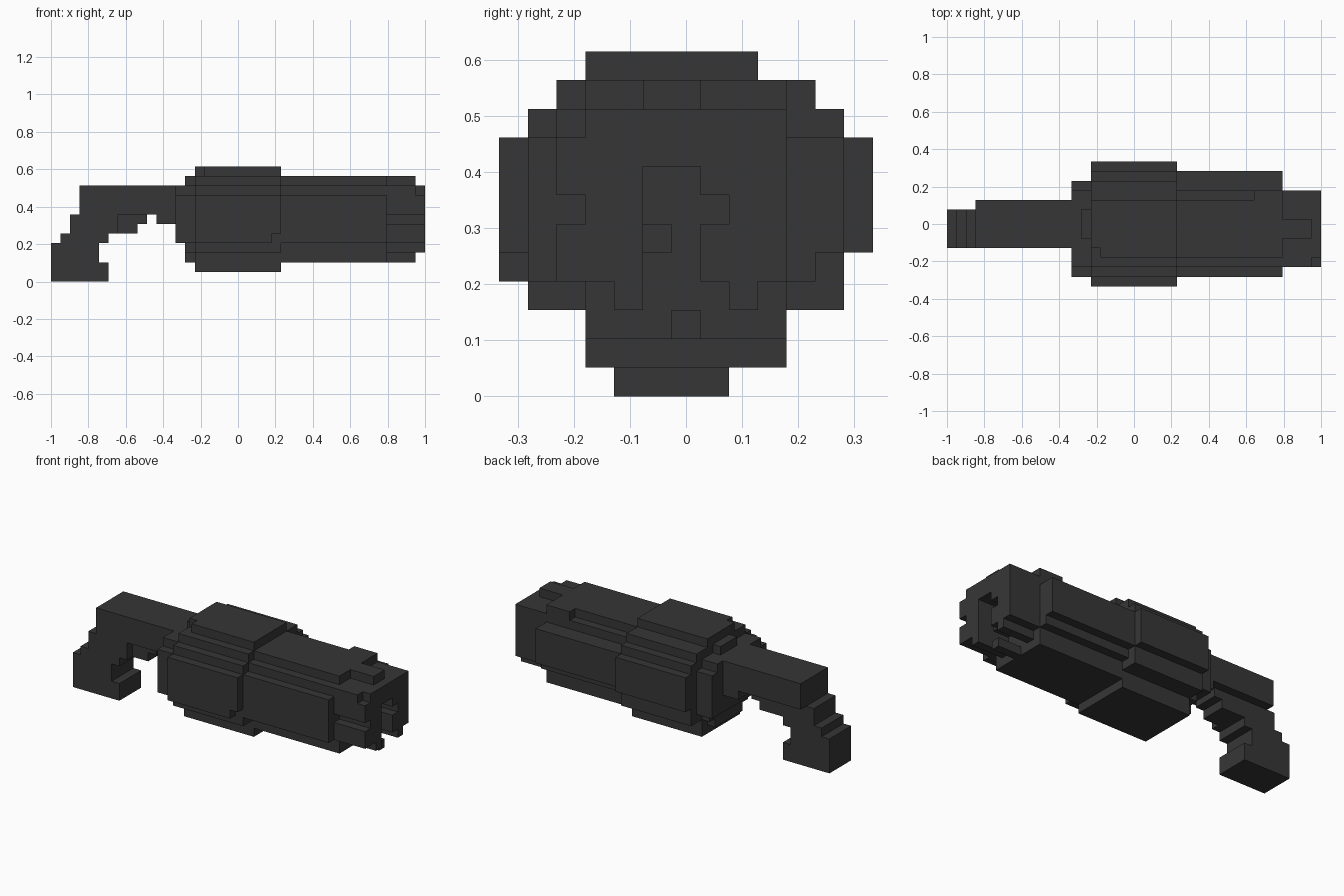
import bpy, bmesh, math
from mathutils import Vector

if "Cube" in bpy.data.objects:
    bpy.data.objects.remove(bpy.data.objects["Cube"])

U = 2 / 39                              # size of one block
ORIGIN = Vector((-1, -6.5 * U, 0))

gunmetal = bpy.data.materials.new("dark_grey")
gunmetal.diffuse_color = (0.037, 0.037, 0.037, 1)
gunmetal.use_nodes = True
gunmetal.node_tree.nodes["Principled BSDF"].inputs["Base Color"].default_value = gunmetal.diffuse_color


def rect(a0, a1, b0, b1):
    """Cells of a flat rectangle."""
    return {(a, b) for a in range(a0, a1) for b in range(b0, b1)}


def along_x(section, x0, x1):
    """Extrude a (y, z) section lengthwise."""
    return {(x, y, z) for x in range(x0, x1) for y, z in section}


def along_y(profile, y0, y1):
    """Extrude an (x, z) profile sideways."""
    return {(x, y, z) for y in range(y0, y1) for x, z in profile}


def shrink(section):
    """Peel one block off the rim of a section."""
    return {(y, z) for y, z in section
            if {(y - 1, z), (y + 1, z), (y, z - 1), (y, z + 1)} <= section}


# grip: hooked profile stepping down to the rear, with a wider bar above
hook = rect(0, 6, 0, 2) | rect(0, 5, 2, 4) | rect(1, 6, 4, 5) | rect(2, 7, 5, 7)
brace = rect(7, 9, 5, 6) | rect(7, 10, 6, 7)
bar = rect(3, 13, 7, 10) | rect(11, 13, 6, 7)
grip = along_y(hook, 4, 8) | along_y(brace, 5, 8) | along_y(bar, 4, 9)

# drum: rounded section from stacked layers, with two chipped corners
wide = rect(0, 13, 5, 9) | rect(0, 12, 4, 5)
round_section = (wide | rect(3, 10, 1, 3) | rect(1, 12, 3, 10)
                 | rect(2, 11, 10, 11) | rect(3, 9, 11, 12))
drum = along_x(round_section, 15, 24) - {(23, 0, 4), (15, 3, 11)}

# barrel: the drum section peeled by one block, with a flat belly
core = shrink(round_section) - {(10, 9)}
barrel = along_x(core | rect(3, 10, 2, 3), 24, 35)
barrel |= {(x, 9, 10) for x in range(32, 35)}

# collar: the peeled section without its top row or far side, stepped back
ring = {(y, z) for y, z in core if z < 10 and y < 11}
collar = along_x(ring | rect(5, 8, 10, 11), 14, 15)
collar |= along_x({(y, z) for y, z in ring if z > 3}, 13, 14)

# muzzle: notched block with prongs, sight, lower rib and hollow bore
bore = rect(5, 7, 4, 8) | {(7, 6)}
prongs = {(4, 3), (8, 3)}
front = (rect(2, 10, 4, 10) | prongs) - bore - {(2, 6)}
muzzle = along_x(front, 35, 39) - {(38, 2, 9)}
muzzle |= along_x(rect(5, 7, 10, 11) | {(6, 2)}, 35, 38)
muzzle |= along_x({(5, 5)}, 35, 37)

parts = {"grip": grip, "collar": collar, "drum": drum,
         "barrel": barrel, "muzzle": muzzle}
filled = set().union(*parts.values())


def build(name, block):
    """Skin the exposed sides of a block set and merge flat areas."""
    bm = bmesh.new()
    verts = {}

    def vert(p):
        if p not in verts:
            verts[p] = bm.verts.new(ORIGIN + Vector(p) * U)
        return verts[p]

    for c in sorted(block):
        for axis in range(3):
            for side in (0, 1):
                n = list(c)
                n[axis] += 2 * side - 1
                if tuple(n) in filled:
                    continue
                quad = []
                for a, b in ((0, 0), (1, 0), (1, 1), (0, 1)):
                    p = list(c)
                    p[axis] += side
                    p[(axis + 1) % 3] += a
                    p[(axis + 2) % 3] += b
                    quad.append(vert(tuple(p)))
                bm.faces.new(quad if side else quad[::-1])
    bmesh.ops.dissolve_limit(bm, angle_limit=math.radians(1),
                             verts=bm.verts[:], edges=bm.edges[:])
    mesh = bpy.data.meshes.new(name)
    bm.to_mesh(mesh)
    bm.free()
    mesh.materials.append(gunmetal)
    bpy.context.collection.objects.link(bpy.data.objects.new(name, mesh))


for name, block in parts.items():
    build(name, block)
